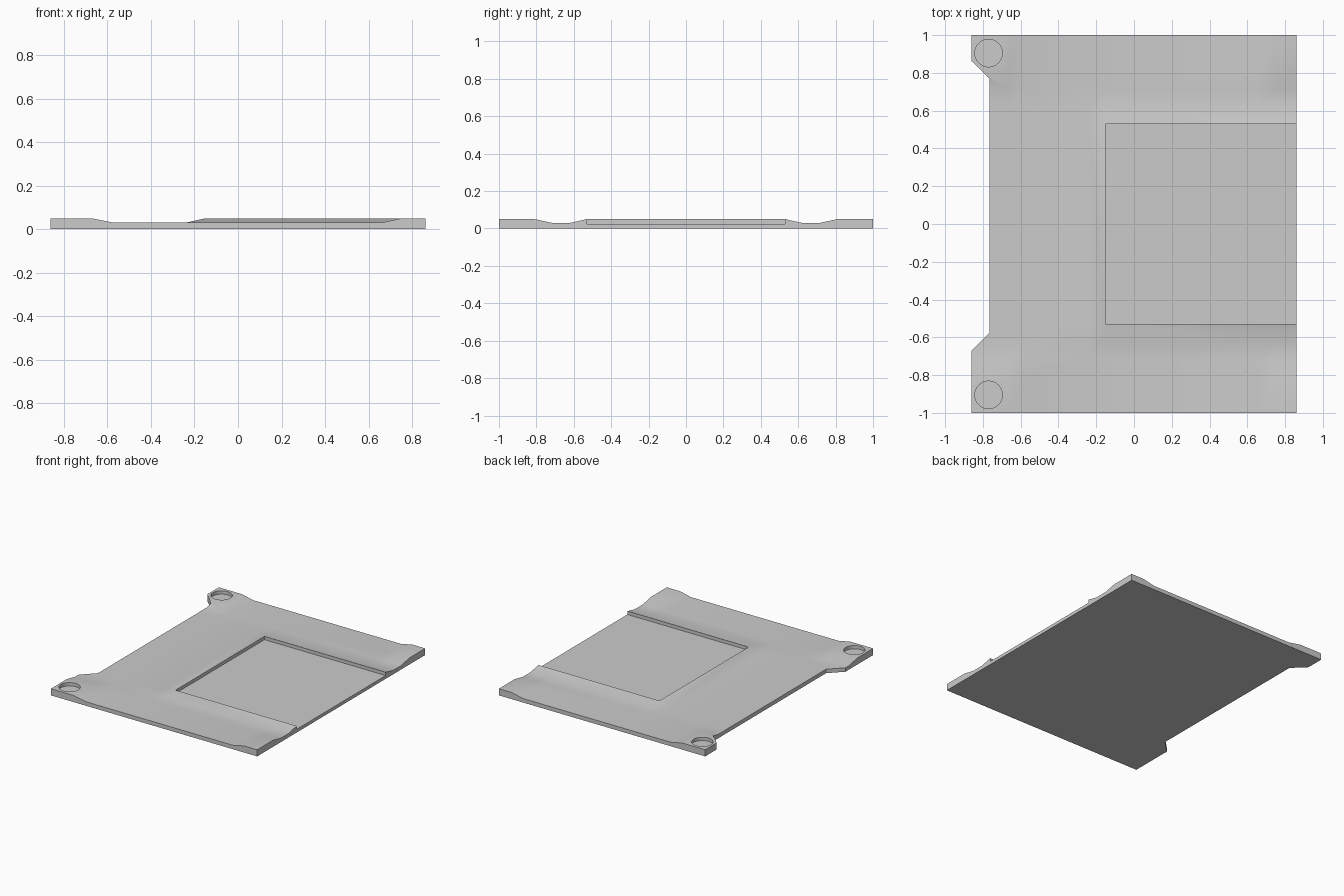
import bpy, bmesh

cube = bpy.data.objects.get("Cube")
if cube:
    bpy.data.objects.remove(cube)

LOW, HIGH, FLOOR = 0.03, 0.05, 0.025
X0, X1, Y1 = -0.86, 0.86, 1.0

grey = bpy.data.materials.new("plain grey")
grey.use_nodes = True
colour = (0.6, 0.6, 0.6, 1)
grey.diffuse_color = colour
grey.node_tree.nodes["Principled BSDF"].inputs["Base Color"].default_value = colour


def make_object(name, bm):
    bmesh.ops.recalc_face_normals(bm, faces=bm.faces[:])
    mesh = bpy.data.meshes.new(name)
    bm.to_mesh(mesh)
    bm.free()
    mesh.materials.append(grey)
    obj = bpy.data.objects.new(name, mesh)
    bpy.context.scene.collection.objects.link(obj)
    return obj


def prism(name, outline, z0, z1):
    bm = bmesh.new()
    face = bm.faces.new([bm.verts.new((x, y, z0)) for x, y in outline])
    top = bmesh.ops.extrude_face_region(bm, geom=[face])["geom"]
    for v in top:
        if isinstance(v, bmesh.types.BMVert):
            v.co.z = z1
    return make_object(name, bm)


def ramp(value, start, end):
    return max(0.0, min(1.0, (value - start) / (end - start)))


def height(x, y):
    # four raised corner pads plus a raised rim round the pocket, all with sloped sides
    pad = min(max(ramp(x, -0.57, -0.67), ramp(x, 0.66, 0.75)), ramp(abs(y), 0.715, 0.81))
    rim = min(ramp(x, -0.24, -0.15), ramp(abs(y), 0.62, 0.53))
    return LOW + (HIGH - LOW) * max(pad, rim)


# plate: stepped top surface with mitred slopes
xs = [X0, -0.67, -0.57, -0.24, -0.15, 0.66, 0.75, X1]
half = [0.53, 0.62, 0.715, 0.81, Y1]
ys = [-y for y in reversed(half)] + half
bm = bmesh.new()
grid = [[bm.verts.new((x, y, height(x, y))) for y in ys] for x in xs]
for a, b in zip(grid, grid[1:]):
    for j in range(len(ys) - 1):
        quad = [a[j], b[j], b[j + 1], a[j + 1]]
        raised = [i for i, v in enumerate(quad) if v.co.z > LOW + 0.001]
        if len(raised) == 1:
            k = raised[0]
            q = quad[k:] + quad[:k]
            bm.faces.new(q[:3])
            bm.faces.new([q[0], q[2], q[3]])
        else:
            bm.faces.new(quad)

# sides and flat underside
rim_edges = [e for e in bm.edges if e.is_boundary]
skirt = bmesh.ops.extrude_edge_only(bm, edges=rim_edges)["geom"]
for v in skirt:
    if isinstance(v, bmesh.types.BMVert):
        v.co.z = 0
bmesh.ops.contextual_create(bm, geom=[e for e in skirt if isinstance(e, bmesh.types.BMEdge)
                                      and all(v.co.z == 0 for v in e.verts)])
plate = make_object("base_plate", bm)

# cutters: pocket open to one side, edge notch, two blind round recesses
cutters = [
    prism("pocket_cutter", [(-0.15, -0.53), (1, -0.53), (1, 0.53), (-0.15, 0.53)], FLOOR, 0.2),
    prism("notch_cutter", [(-0.96, -0.77), (-0.765, -0.575), (-0.765, 0.77), (-0.96, 0.96)],
          -0.1, 0.2),
]
for side in (-1, 1):
    bm = bmesh.new()
    bmesh.ops.create_cone(bm, cap_ends=True, segments=48, radius1=0.073, radius2=0.073, depth=0.2)
    bmesh.ops.translate(bm, verts=bm.verts[:], vec=(-0.77, 0.905 * side, FLOOR + 0.1))
    cutters.append(make_object("recess_cutter", bm))

bpy.context.view_layer.objects.active = plate
plate.select_set(True)
for cutter in cutters:
    mod = plate.modifiers.new("cut", "BOOLEAN")
    mod.operation = "DIFFERENCE"
    mod.solver = "EXACT"
    mod.object = cutter
    bpy.ops.object.modifier_apply(modifier=mod.name)
    bpy.data.objects.remove(cutter)

bpy.ops.object.shade_smooth_by_angle(angle=0.52)
